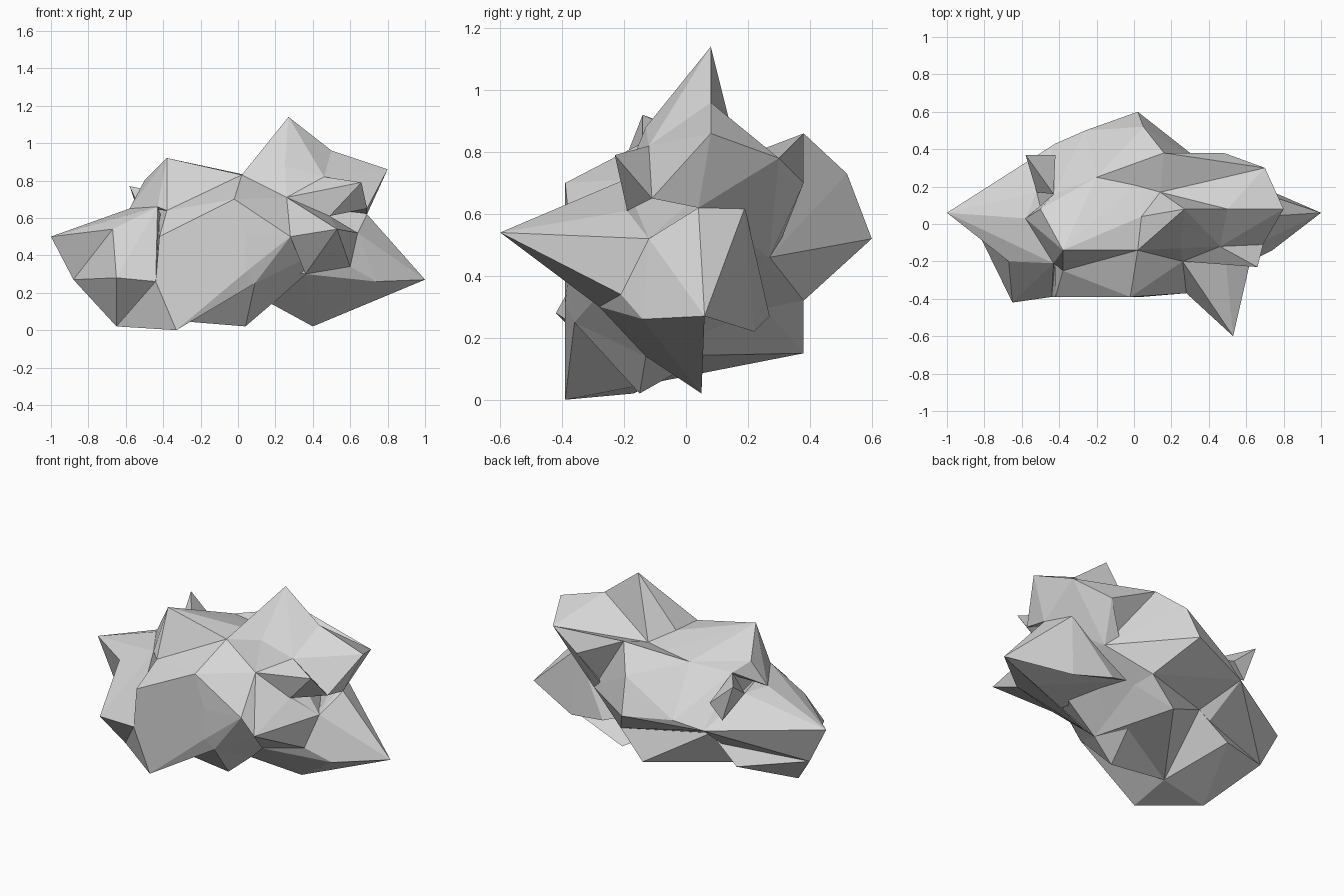
import bpy
import bmesh
from mathutils import Vector

cube = bpy.data.objects.get("Cube")
if cube:
    bpy.data.objects.remove(cube, do_unlink=True)

# Plain stone colour
stone = bpy.data.materials.new("stone_grey")
stone.use_nodes = True
grey = (0.68, 0.68, 0.68, 1)
stone.diffuse_color = grey
stone.node_tree.nodes["Principled BSDF"].inputs["Base Color"].default_value = grey


def chunk(name, *corners):
    """Flat-sided piece of rock spanning its corners (hundredths of a unit)."""
    bm = bmesh.new()
    for corner in corners:
        bm.verts.new(Vector(corner) / 100)
    result = bmesh.ops.convex_hull(bm, input=bm.verts[:])
    unused = [v for v in result["geom_interior"] if isinstance(v, bmesh.types.BMVert)]
    bmesh.ops.delete(bm, geom=unused, context="VERTS")
    bmesh.ops.recalc_face_normals(bm, faces=bm.faces[:])
    mesh = bpy.data.meshes.new(name)
    bm.to_mesh(mesh)
    bm.free()
    mesh.materials.append(stone)
    bpy.context.scene.collection.objects.link(bpy.data.objects.new(name, mesh))


# Corners shared by neighbouring chunks
panel_side, panel_low = (-42, -39, 50), (-44, -39, 26)
panel_top, panel_edge, panel_foot = (-2, -39, 70), (4, -39, 50), (4, -39, 31)
brow, brow_side = (-38, -25, 64), (-43, -21, 66)
saddle, plateau_mid = (2, -14, 83), (4, 4, 83)
plateau_back, plateau_left = (3, 24, 77), (-20, 25, 78)
crown_left, crown_back = (-50, 8, 80), (-43, 16, 74)
cheek, cheek_low, cheek_back = (-67, -20, 54), (-65, -42, 28), (-58, 3, 65)
flank_low, flank_back = (-88, 5, 27), (-52, 17, 64)
ridge_left, ridge_mid = (-42, 43, 48), (-26, 50, 53)
back_tip, back_pit = (2, 60, 52), (-31, 20, 35)
belly_left, belly_mid, belly_right = (-50, 22, 20), (-33, -13, 5), (18, -13, 14)
chin, right_foot_tip = (9, -36, 25), (-65, -17, 2)
spur_root, spur_side, spur_low = (26, -20, 71), (28, -37, 50), (36, -28, 30)
hip_low, hip, hip_notch = (60, -21, 34), (64, -12, 52), (49, -19, 61)
ear_low, rim = (69, -11, 65), (46, -12, 82)
shoulder, shoulder_back = (69, 4, 62), (61, 19, 62)
peak_root, peak_side, crease = (25, -13, 88), (50, 8, 96), (14, 17, 78)
horn, wing = (80, 8, 86), (70, 30, 78)
left_tip, left_low = (100, 6, 27), (74, -14, 26)
notch, gully, back_side = (44, 27, 46), (24, 23, 32), (18, 38, 32)
back_crest, wing_back = (16, 38, 86), (48, 38, 70)

# Middle mass
chunk("core", panel_side, panel_low, panel_top, panel_edge, panel_foot, brow,
      chin, saddle, plateau_mid, plateau_back, plateau_left, crown_back, spur_root,
      spur_side, hip, crease, notch, gully, back_side, back_pit, belly_mid,
      belly_right)

# Upper right block and its small fin
chunk("crown", (-38, -14, 92), crown_left, crown_back, brow, brow_side,
      cheek_back, saddle, plateau_mid, plateau_back, plateau_left)
chunk("rear_fin", (-58, 37, 77), (-42, 37, 63), (-50, 36, 54), flank_back, crown_back)

# Right end with the long pointed tip
chunk("right_tip", (-100, 6, 50), flank_low, cheek, cheek_back, flank_back,
      ridge_left, back_pit, belly_mid, brow_side)
chunk("right_cheek", cheek, cheek_low, panel_low, (-44, -22, 50), brow_side,
      flank_low, right_foot_tip, belly_mid)
chunk("right_foot", right_foot_tip, flank_low, cheek_low, panel_low, belly_mid,
      belly_left, back_pit)

# Back slope, overhang and low spur
chunk("back_slope", plateau_left, plateau_back, crown_back, flank_back,
      ridge_left, ridge_mid, back_tip, back_pit, back_side)
chunk("back_wedge", back_crest, (5, 52, 73), back_tip, ridge_mid, notch,
      back_side, crease, plateau_back, plateau_left)
chunk("back_wing", back_crest, wing_back, wing, crease, notch)
chunk("back_spur", (3, 38, 15), back_side, back_pit, gully, belly_mid, belly_right)

# Peak and the horn beside it
chunk("peak", (27, 8, 114), peak_root, saddle, plateau_mid, rim, peak_side,
      crease, spur_root)
chunk("horn", horn, peak_side, wing, crease, rim, shoulder, shoulder_back, ear_low)
chunk("ear", (66, -23, 79), spur_root, rim, hip_notch, ear_low)

# Front spur
chunk("front_spur", (53, -60, 54), spur_root, spur_side, spur_low,
      hip_low, hip, hip_notch)

# Left end with its pointed tip
chunk("left_tip", left_tip, shoulder, hip, hip_low, left_low, spur_low, gully)
chunk("left_flank", left_tip, shoulder, shoulder_back, gully, (63, 22, 22),
      (38, 27, 27))
chunk("left_side", shoulder, shoulder_back, wing, wing_back, notch, gully, hip)

# Feet
chunk("left_foot", (40, 5, 2), left_low, left_tip, spur_low, belly_right)
chunk("middle_foot", (4, -15, 2), chin, belly_right, belly_mid, back_side)
chunk("front_foot", (-33, -39, 0), panel_low, panel_foot, chin, belly_mid,
      right_foot_tip)
